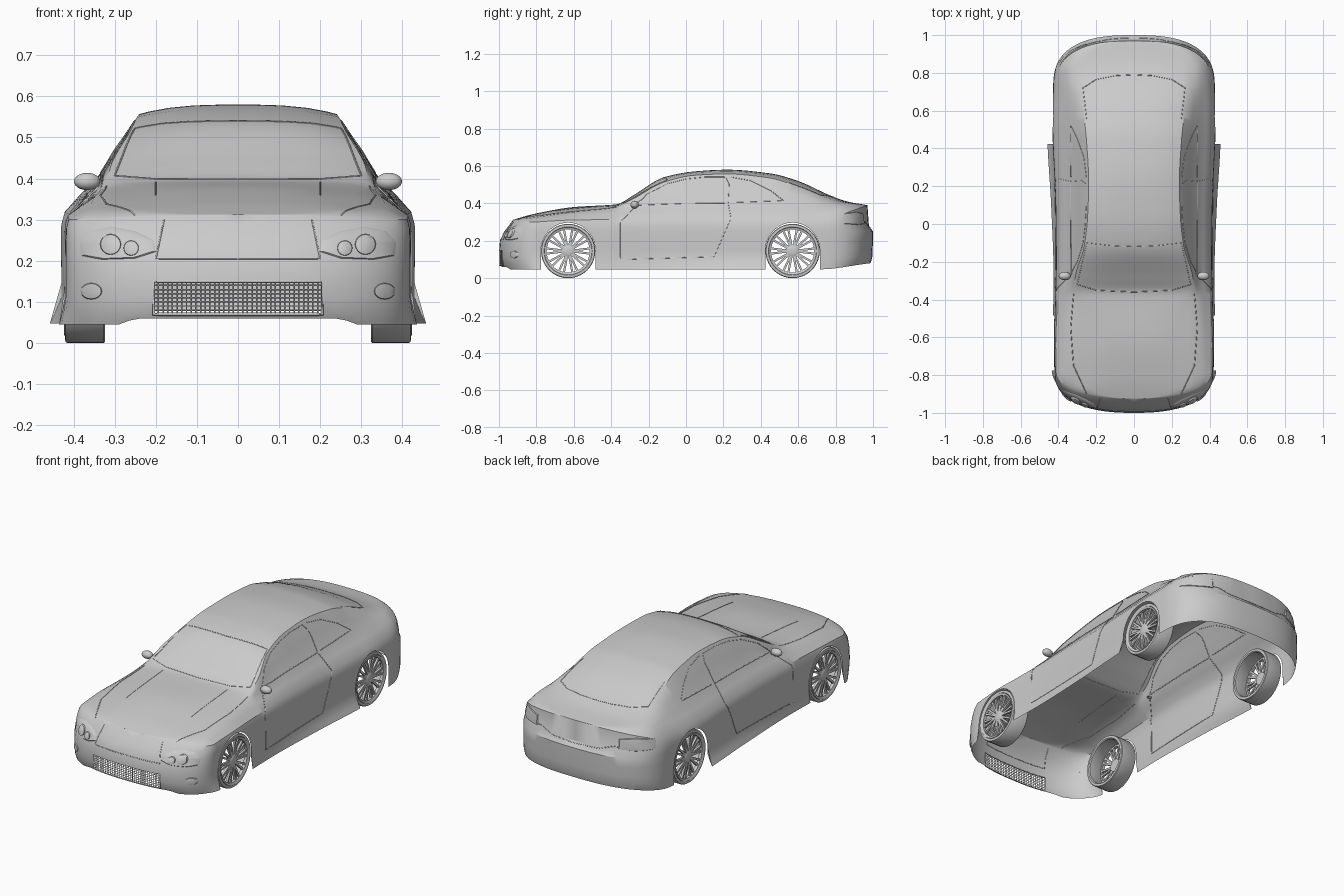
import bpy, bmesh, math
from mathutils import Vector, Matrix
from mathutils.bvhtree import BVHTree

if "Cube" in bpy.data.objects:
    bpy.data.objects.remove(bpy.data.objects["Cube"])

AXLES, HUB_Z, ARCH = (-0.63, 0.57), 0.145, 0.146


def interp(keys, y):
    """Monotone smooth interpolation of rows (y, v1, v2, ...)."""
    y = min(max(y, keys[0][0]), keys[-1][0])
    i = next(k for k in range(len(keys) - 1) if y <= keys[k + 1][0])
    h = keys[i + 1][0] - keys[i][0]
    t = (y - keys[i][0]) / h

    def sec(k, c):
        return (keys[k + 1][c] - keys[k][c]) / (keys[k + 1][0] - keys[k][0])

    def slope(k, c):
        if k == 0 or k == len(keys) - 1:
            return sec(min(k, len(keys) - 2), c)
        a, b = sec(k - 1, c), sec(k, c)
        return 2 * a * b / (a + b) if a * b > 0 else 0

    out = []
    for c in range(1, len(keys[0])):
        p, q = keys[i][c], keys[i + 1][c]
        out.append((2*t**3 - 3*t*t + 1) * p + (t**3 - 2*t*t + t) * h * slope(i, c)
                   + (3*t*t - 2*t**3) * q + (t**3 - t*t) * h * slope(i + 1, c))
    return out


def make(name, bm, mirror=False, angle=35):
    me = bpy.data.meshes.new(name)
    bm.to_mesh(me)
    me.shade_smooth()
    me.set_sharp_from_angle(angle=math.radians(angle))
    ob = bpy.data.objects.new(name, me)
    bpy.context.collection.objects.link(ob)
    if mirror:
        ob.modifiers.new("mirror", 'MIRROR')
    return ob


def wires(name, paths, r, cyclic=False):
    cu = bpy.data.curves.new(name, 'CURVE')
    cu.dimensions, cu.bevel_depth, cu.bevel_resolution = '3D', r, 0
    for path in paths:
        sp = cu.splines.new('POLY')
        sp.points.add(len(path) - 1)
        for p, co in zip(sp.points, path):
            p.co = (*co, 1)
        sp.use_cyclic_u = cyclic
    ob = bpy.data.objects.new(name, cu)
    bpy.context.collection.objects.link(ob)


# Body: plan outline, widths, lower edge and upper section, keyed along y
WIDTH = [(-.785, .42), (-.63, .425), (-.48, .42), (-.2, .413), (.1, .416), (.43, .43), (.57, .434), (.72, .428)]
FLARE = [(-.87, 0), (-.78, .017), (-.77, .017), (-.48, .012), (.42, .03), (.43, .03), (.71, .004), (.9, 0)]
BOTTOM = [(-1, .06), (-.975, .06), (-.955, .045), (-.48, .047), (.72, .047), (1, .08)]
LEAN_F = [(.04, .025), (.1, 0), (.2, .005), (.31, .075)]
LEAN_R = [(.05, -.035), (.1, -.005), (.25, 0), (.28, -.022), (.39, -.03)]
INSET = [(.04, .99), (.1, 1), (.2, 1), (.28, .995), (.31, .975), (.4, .94)]
# y, shoulder z, belt x, belt z, rail x, rail z, centre z
UPPER = [(-.93, .285, .34, .298, .26, .307, .312), (-.8, .3, .36, .325, .24, .338, .346),
         (-.6, .311, .35, .353, .21, .37, .38), (-.375, .313, .335, .374, .29, .386, .394),
         (-.36, .313, .335, .376, .315, .388, .397), (-.29, .313, .333, .384, .312, .42, .438),
         (-.11, .313, .333, .391, .262, .515, .542), (.05, .313, .333, .397, .245, .55, .571),
         (.22, .315, .335, .4, .24, .557, .58), (.45, .317, .34, .402, .252, .535, .56),
         (.6, .32, .345, .4, .268, .488, .519), (.78, .33, .352, .392, .285, .42, .438),
         (.86, .342, .352, .385, .28, .402, .41), (.97, .36, .345, .378, .27, .388, .39)]

outline = []
for k in range(18):
    a = math.pi / 2 * (1 - k / 18)
    outline.append((.42 * math.cos(a)**.83, -.785 - .215 * math.sin(a)**.83))
ys = [y for y in (-.785 + 1.505 * k / 70 for k in range(71)) if all(abs(y - c) > .148 for c in AXLES)]
for c in AXLES:
    ys += [c - ARCH - 2e-4, c + ARCH + 2e-4] + [c - ARCH * math.cos(math.pi * k / 24) for k in range(25)]
outline += [(interp(WIDTH, y)[0], y) for y in sorted(ys)]
for k in range(1, 19):
    a = math.pi / 2 * k / 18
    outline.append((.428 * math.cos(a)**.75, .72 + .28 * math.sin(a)**.75))

bm = bmesh.new()
rows = []
for x, y in outline:
    wf, wr = max(0, (-.785 - y) / .215)**.7, max(0, (y - .72) / .28)

    def wall(z):
        f = max(0, (.1 - z) / .05) * interp(FLARE, y)[0]
        return x * interp(INSET, z)[0] + f, y + wf * interp(LEAN_F, z)[0] + wr * interp(LEAN_R, z)[0], z

    zb = interp(BOTTOM, y)[0]
    for c in AXLES:
        if abs(y - c) < ARCH + 1e-4:
            zb = HUB_Z + math.sqrt(max(0, ARCH**2 - (y - c)**2)) * 1.04
    zs, xb, zbelt, xr, zr, zt = interp(UPPER, y + .07 * wf - .03 * wr)
    k = min(1, x / .42)**2
    zs, zbelt, zr = (zt - k * (zt - v) for v in (zs, zbelt, zr))
    pts = [wall(min(max(L, zb), zs)) for L in (0, .07, .11, .15, .2, .25, .28, 1)]
    xs, yt, _ = pts[-1]
    xb = min(xb, .88 * xs)
    xr = min(xr, .74 * xs) if xr < .28 or wf or wr else min(xr, .94 * xb)
    pts.append((xs * .5 + xb * .5, yt, zs * .47 + zbelt * .53))
    pts.append((xb, yt, zbelt))
    pts.append((xb * .5 + xr * .5 + .005 * k, yt, zbelt * .5 + zr * .5))
    for f in (1, .9, .7, .45, .2, 0):
        pts.append((xr * f, yt, zr + (zt - zr) * (1 - f**3)))
    rows.append([bm.verts.new(p) for p in pts])
for A, B in zip(rows, rows[1:]):
    for j in range(len(A) - 1):
        bm.faces.new((A[j], B[j], B[j + 1], A[j + 1]))
bmesh.ops.remove_doubles(bm, verts=bm.verts, dist=3e-5)
tree = BVHTree.FromBMesh(bm)
# Grille opening
hole = [f for f in bm.faces if f.calc_center_median().y < -.9 and f.calc_center_median().x < .21
        and .07 < f.calc_center_median().z < .15]
bmesh.ops.delete(bm, geom=hole, context='FACES')
body = make("body_shell", bm, True, 32)
body.modifiers["mirror"].merge_threshold = 1e-4


def project(view, u, v):
    o, d = {'side': ((1, u, v), (-1, 0, 0)), 'top': ((max(u, .001), v, 2), (0, 0, -1)),
            'front': ((max(u, .001), -2, v), (0, 1, 0)), 'back': ((max(u, .001), 2, v), (0, -1, 0))}[view]
    return tree.ray_cast(Vector(o), Vector(d))[0], Vector(d)


def dense(pts, n=14):
    out = []
    for p, q in zip(pts, pts[1:]):
        out += [(p[0] + (q[0] - p[0]) * k / n, p[1] + (q[1] - p[1]) * k / n) for k in range(n)]
    return out + [pts[-1]]


def seam(name, view, pts, r=.0022):
    hits = [h for h in (project(view, *p)[0] for p in dense(pts)) if h]
    wires(name, [hits, [(-h.x, h.y, h.z) for h in hits]], r)


def lens(name, view, pts, lift):
    """Raised panel that follows the body surface."""
    pts = dense(pts + pts[:1], 4)[:-1]
    cu, cv = (sum(p[i] for p in pts) / len(pts) for i in (0, 1))
    b, rings = bmesh.new(), []
    for s, l in ((1, 0), (.93, 1), (.6, 1.2), (.25, 1.3)):
        ring = []
        for u, v in pts:
            h, d = project(view, cu + (u - cu) * s, cv + (v - cv) * s)
            ring.append(b.verts.new(h - d * lift * l))
        rings.append(ring)
    n = len(pts)
    for A, B in zip(rings, rings[1:]):
        for i in range(n):
            b.faces.new((A[i], A[(i + 1) % n], B[(i + 1) % n], B[i]))
    b.faces.new(rings[-1])
    b.normal_update()
    if sum(f.normal.dot(d) for f in b.faces) > 0:
        bmesh.ops.reverse_faces(b, faces=b.faces)
    make(name, b, True)


def oval(cx, cz, rx, rz, n=16):
    return [(cx + rx * math.cos(2 * math.pi * k / n), cz + rz * math.sin(2 * math.pi * k / n)) for k in range(n)]


# Panel gaps and window outlines
seam("door_gap", 'side', [(-.27, .385), (-.35, .3), (-.35, .1), (.15, .115), (.24, .32), (.225, .4)])
seam("side_window_frame", 'side', [(-.27, .39), (-.2, .455), (-.1, .505), (0, .53), (.1, .54), (.21, .54),
                                   (.23, .5), (.225, .402), (0, .4), (-.27, .39)])
seam("quarter_window_frame", 'side', [(.24, .54), (.35, .52), (.45, .47), (.52, .415), (.25, .405)])
seam("windscreen_frame", 'top', [(0, -.36), (.2, -.35), (.3, -.32), (.25, -.1), (.12, -.115), (0, -.12)])
seam("rear_window_frame", 'top', [(0, .79), (.1, .785), (.2, .765), (.27, .72), (.25, .55)])
seam("bonnet_gap", 'top', [(.32, -.37), (.335, -.55), (.32, -.75), (.25, -.9)])
seam("bonnet_bulge_edge", 'top', [(.2, -.38), (.2, -.7)], .0018)
seam("nose_panel_edge", 'front', [(0, .205), (.2, .205), (.18, .3)])
seam("boot_gap", 'back', [(0, .27), (.15, .275), (.22, .3), (.26, .3)])

# Lights
lens("headlight", 'front', [(.2, .222), (.25, .206), (.33, .203), (.38, .212), (.385, .245), (.36, .272), (.31, .283), (.25, .272), (.205, .25)], .004)
lens("main_lamp", 'front', oval(.31, .24, .026, .026), .013)
lens("inner_lamp", 'front', oval(.26, .231, .019, .019), .012)
lens("fog_lamp", 'front', oval(.357, .126, .026, .02), .006)
lens("tail_light", 'back', [(.25, .29), (.33, .285), (.4, .29), (.395, .345), (.33, .355), (.25, .345)], .005)


# Grille mesh following the bumper curve
def nose(x, z):
    return x, -.785 - .215 * (1 - (abs(x) / .42)**2.4)**(1 / 2.4) + .004, z


xs = [-.205 + .41 * k / 36 for k in range(37)]
zs = [.07 + .08 * k / 8 for k in range(9)]
wires("grille_mesh", [[nose(x, z) for x in xs] for z in zs] + [[nose(x, .07), nose(x, .15)] for x in xs], .0018)
rim = [nose(x, .07) for x in xs] + [nose(x, .15) for x in reversed(xs)]
wires("grille_frame", [rim], .004, True)

# Door mirrors
b = bmesh.new()
bmesh.ops.create_uvsphere(b, u_segments=20, v_segments=12, radius=1,
                          matrix=Matrix.Translation((.367, -.275, .393)) @ Matrix.Diagonal((.032, .022, .021, 1)))
make("door_mirror", b, True)
wires("mirror_stalk", [[(s * .318, -.265, .37), (s * .35, -.27, .385)] for s in (1, -1)], .007)


# Wheels
def lathe(b, profile, n=40, closed=False):
    rings = [[b.verts.new((x, r * math.cos(2 * math.pi * k / n), r * math.sin(2 * math.pi * k / n)))
              for k in range(n)] for r, x in profile]
    for A, B in zip(rings, rings[1:] + (rings[:1] if closed else [])):
        for k in range(n):
            b.faces.new((A[k], B[k], B[(k + 1) % n], A[(k + 1) % n]))


b = bmesh.new()
lathe(b, [(.129, .048), (.142, .047), (.145, .042), (.145, -.046), (.142, -.049), (.129, -.05), (.124, -.045), (.124, .04)], closed=True)
lathe(b, [(.127, .05), (.115, .045), (.115, .028), (.125, .028)], closed=True)
lathe(b, [(.036, .022), (.036, .036), (.026, .042), (.012, .044), (.0005, .044)])
lathe(b, [(.0005, .022), (.036, .022)])
for k in range(10):
    for s in (-1, 1):
        a = 2 * math.pi * k / 10
        p, q = (Vector((.034, r * math.cos(a + s * d), r * math.sin(a + s * d))) for r, d in ((.026, .1), (.12, .12)))
        v = (q - p).normalized()
        m = Matrix((Vector((1, 0, 0)), v, Vector((1, 0, 0)).cross(v))).transposed().to_4x4()
        bmesh.ops.create_cube(b, size=1, matrix=Matrix.Translation((p + q) / 2) @ m
                              @ Matrix.Diagonal((.012, (q - p).length, .011, 1)))
bmesh.ops.recalc_face_normals(b, faces=b.faces)
wheel = make("wheel_front_right", b)
wheel.location = (.373, AXLES[0], HUB_Z)
for name, s, y in (("front_left", -1, 0), ("rear_right", 1, 1), ("rear_left", -1, 1)):
    w = bpy.data.objects.new("wheel_" + name, wheel.data)
    bpy.context.collection.objects.link(w)
    w.location = (s * .373, AXLES[y], HUB_Z)
    w.rotation_euler.z = 0 if s > 0 else math.pi
